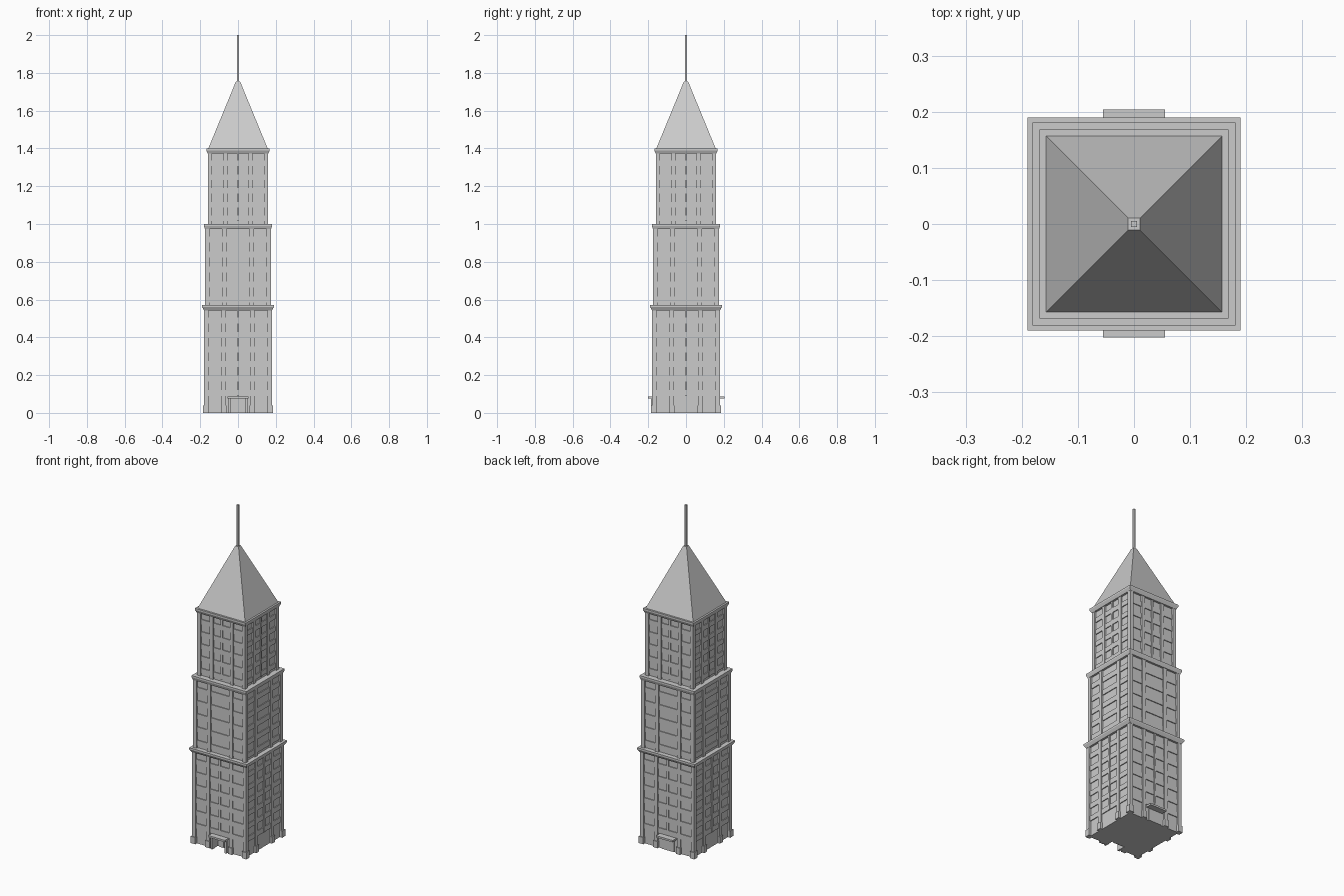
import bpy, bmesh
from math import pi
from mathutils import Matrix, Vector

cube = bpy.data.objects.get("Cube")
if cube:
    bpy.data.objects.remove(cube, do_unlink=True)

stone = bpy.data.materials.new("light grey stone")
stone.use_nodes = True
GREY = (0.6, 0.6, 0.6, 1)
stone.diffuse_color = GREY
stone.node_tree.nodes["Principled BSDF"].inputs["Base Color"].default_value = GREY


def add_frustum(bm, lo, hi, top=1.0, turn=0):
    """Box between two corners; its top is scaled by a factor about the centre."""
    lo, hi = Vector(lo), Vector(hi)
    verts = bmesh.ops.create_cube(bm, size=1)["verts"]
    mid, size = (lo + hi) / 2, hi - lo
    rot = Matrix.Rotation(turn, 3, 'Z')
    for v in verts:
        s = top if v.co.z > 0 else 1
        p = Vector((v.co.x * size.x * s, v.co.y * size.y * s, v.co.z * size.z))
        v.co = rot @ (p + mid)


def finish(name, bm):
    mesh = bpy.data.meshes.new(name)
    bm.to_mesh(mesh)
    bm.free()
    mesh.materials.append(stone)
    obj = bpy.data.objects.new(name, mesh)
    bpy.context.scene.collection.objects.link(obj)


def square_block(name, r, z0, z1, top=1.0):
    bm = bmesh.new()
    add_frustum(bm, (-r, -r, z0), (r, r, z1), top)
    finish(name, bm)


def boxes(name, items):
    bm = bmesh.new()
    for lo, hi in items:
        add_frustum(bm, lo, hi)
    finish(name, bm)


SIDES = [i * pi / 2 for i in range(4)]
WINDOW, SPANDREL = 0.011, 0.006     # setbacks behind the pilaster face
PIER, INNER = 0.022, 0.011          # corner pier width, inner pilaster half width


def tier(name, r, z0, z1, first_row, rows, mullion, rim):
    w = r - WINDOW
    square_block(name + "_window_wall", w, max(z0, 0.075), z1 - 0.01)
    # corner piers
    a = r - PIER
    boxes(name + "_corner_piers", [
        ((min(sx * a, sx * r), min(sy * a, sy * r), z0),
         (max(sx * a, sx * r), max(sy * a, sy * r), z1 - 0.01))
        for sx in (-1, 1) for sy in (-1, 1)])
    # inner pilasters and slim centre mullions
    bm = bmesh.new()
    for turn in SIDES:
        for c in (-0.42 * r, 0.42 * r):
            add_frustum(bm, (c - INNER, -r + 0.002, z0), (c + INNER, -w + 0.004, z1 - 0.01), turn=turn)
        if mullion:
            add_frustum(bm, (-0.006, -r + 0.003, first_row), (0.006, -w + 0.004, z1 - 0.01), turn=turn)
    finish(name + "_pilasters", bm)
    # spandrel bands between the window rows
    bm = bmesh.new()
    step = (z1 - 0.02 - first_row) / rows
    for turn in SIDES:
        for i in range(rows):
            z = first_row + i * step
            add_frustum(bm, (-a, -r + SPANDREL, z), (a, -w + 0.004, z + step * 0.4), turn=turn)
    finish(name + "_spandrels", bm)
    # flared cornice with a flat cap
    square_block(name + "_cornice_flare", r + 0.001, z1 - 0.027, z1 - 0.01, rim / (r + 0.001))
    square_block(name + "_cornice_cap", rim, z1 - 0.01, z1)


tier("lower_tier", 0.179, 0, 0.57, 0.09, 6, True, 0.19)
tier("middle_tier", 0.174, 0.57, 1.0, 0.585, 5, False, 0.181)
tier("upper_tier", 0.159, 1.0, 1.4, 1.015, 5, True, 0.168)

# ground floor, open at the front for the entrance
boxes("ground_floor", [((-0.168, -0.13, 0), (0.168, 0.168, 0.076)),
                       ((-0.168, -0.168, 0), (-0.042, -0.129, 0.076)),
                       ((0.042, -0.168, 0), (0.168, -0.129, 0.076))])

# plinth blocks under the corner piers and inner pilasters
bm = bmesh.new()
for turn in SIDES:
    add_frustum(bm, (-0.184, -0.184, 0), (-0.154, -0.154, 0.04), turn=turn)
    for c in (-0.075, 0.075):
        add_frustum(bm, (c - 0.014, -0.182, 0), (c + 0.014, -0.166, 0.04), turn=turn)
finish("pilaster_plinths", bm)

# entrance jambs, door and canopies
boxes("front_entrance_jambs", [((-0.053, -0.186, 0), (-0.04, -0.16, 0.076)),
                               ((0.04, -0.186, 0), (0.053, -0.16, 0.076))])
boxes("front_door", [((-0.032, -0.135, 0), (-0.002, -0.128, 0.065)),
                     ((0.002, -0.135, 0), (0.032, -0.128, 0.065))])
boxes("back_door", [((-0.04, 0.16, 0), (0.04, 0.172, 0.07))])
boxes("entrance_canopies", [((-0.055, -0.202, 0.075), (0.055, -0.16, 0.086)),
                            ((-0.055, 0.16, 0.075), (0.055, 0.204, 0.086))])

# pyramid roof and mast
square_block("pyramid_roof", 0.157, 1.4, 1.755, 0.07)
square_block("roof_mast", 0.005, 1.75, 2.0)
